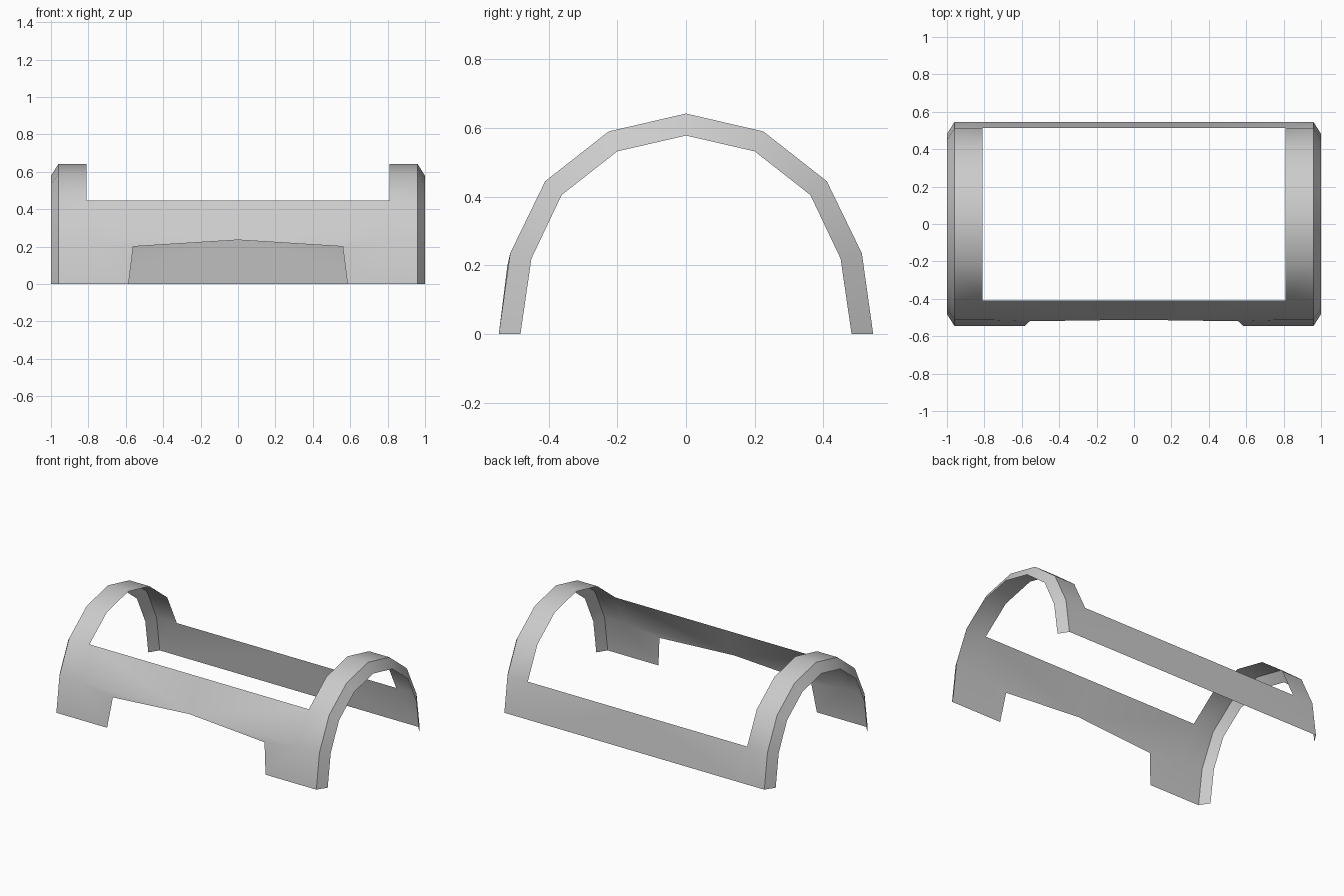
import bpy
import bmesh
from mathutils import Vector

cube = bpy.data.objects.get("Cube")
if cube:
    bpy.data.objects.remove(cube, do_unlink=True)

# Plain grey material
grey = bpy.data.materials.new("plain grey")
grey.use_nodes = True
colour = (0.6, 0.6, 0.6, 1)
grey.diffuse_color = colour
grey.node_tree.nodes["Principled BSDF"].inputs["Base Color"].default_value = colour


def full_arch(half):
    """Mirror a half profile (foot to crown) into a front-to-back arch."""
    return [(-y, z) for y, z in half] + [(y, z) for y, z in reversed(half[:-1])]


outer = full_arch([(0.545, 0), (0.512, 0.235), (0.41, 0.445), (0.225, 0.59), (0, 0.642)])
rim = full_arch([(0.482, 0), (0.45, 0.22), (0.362, 0.405), (0.2, 0.532), (0, 0.578)])

bm = bmesh.new()


def row(profile, x):
    return [bm.verts.new((x, y, z)) for y, z in profile]


# End hoop with a chamfered outer rim
inner_edge, shoulder, lip = row(outer, 0.81), row(outer, 0.96), row(rim, 1.0)
for a, b in ((inner_edge, shoulder), (shoulder, lip)):
    for i in range(len(outer) - 1):
        bm.faces.new((a[i], b[i], b[i + 1], a[i + 1]))

# Front panel with the low doorway cut out of its foot
middle = row(outer[1:3], 0)
door_foot = bm.verts.new((0.585, -0.545, 0))
door_corner = bm.verts.new((0.56, -0.52, 0.2))
bm.faces.new((middle[0], inner_edge[1], inner_edge[2], middle[1]))
bm.faces.new((door_foot, inner_edge[0], inner_edge[1], door_corner))
bm.faces.new((door_corner, inner_edge[1], middle[0]))

# Low back rail
back = row(outer[-2:], 0)
bm.faces.new((back[0], inner_edge[-2], inner_edge[-1], back[1]))

# Face every panel outward
bm.normal_update()
for face in bm.faces:
    centre = face.calc_center_median()
    if face.normal.dot(Vector((0, centre.y, centre.z))) < 0:
        face.normal_flip()

mesh = bpy.data.meshes.new("arched_shell")
bm.to_mesh(mesh)
bm.free()
mesh.materials.append(grey)
shell = bpy.data.objects.new("arched_shell", mesh)
bpy.context.collection.objects.link(shell)

bpy.ops.object.select_all(action='DESELECT')
shell.select_set(True)
bpy.context.view_layer.objects.active = shell
bpy.ops.object.shade_smooth_by_angle(angle=0.6)

# Matching left and right halves
mirror = shell.modifiers.new("mirror", 'MIRROR')
mirror.use_axis[0] = True
mirror.merge_threshold = 0.001
